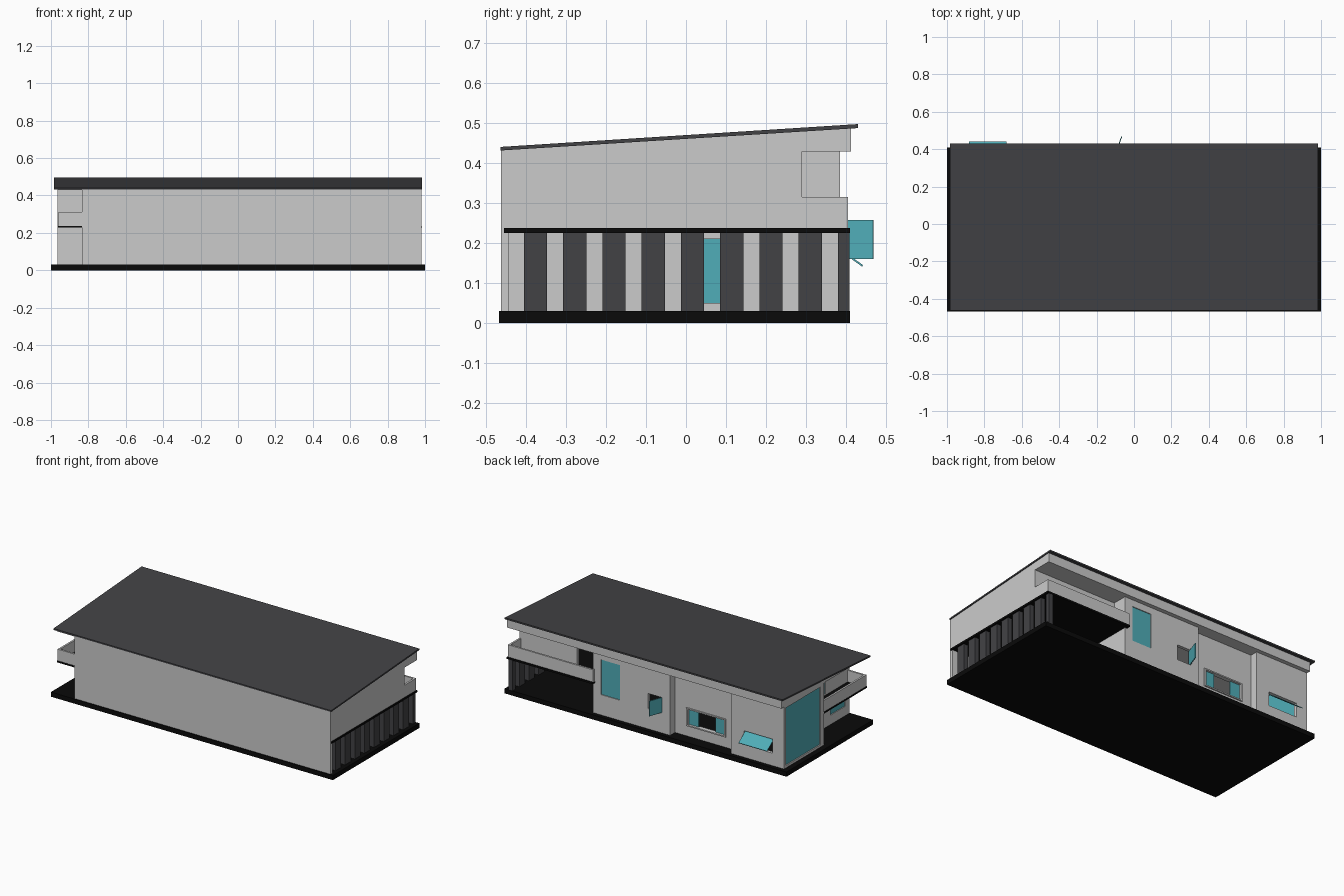
import bpy, bmesh
from mathutils import Vector

if "Cube" in bpy.data.objects:
    bpy.data.objects.remove(bpy.data.objects["Cube"])


def material(name, rgb):
    m = bpy.data.materials.new(name)
    m.diffuse_color = (*rgb, 1)
    m.use_nodes = True
    m.node_tree.nodes["Principled BSDF"].inputs["Base Color"].default_value = m.diffuse_color
    return m


BLACK = material("black", (0.003, 0.003, 0.003))
DARK = material("dark_grey", (0.055, 0.055, 0.06))
TEAL = material("teal_glass", (0.08, 0.42, 0.48))
LIGHT = None


def finish(name, bm, mat=None):
    bmesh.ops.recalc_face_normals(bm, faces=bm.faces)
    me = bpy.data.meshes.new(name)
    bm.to_mesh(me)
    bm.free()
    ob = bpy.data.objects.new(name, me)
    bpy.context.collection.objects.link(ob)
    if mat:
        me.materials.append(mat)
    return ob


def add_box(bm, x, y, z):
    vs = bmesh.ops.create_cube(bm, size=1)["verts"]
    for v in vs:
        v.co = Vector([(r[0] + r[1]) / 2 + c * (r[1] - r[0]) for r, c in zip((x, y, z), v.co)])


def box(name, x, y, z, mat=None):
    bm = bmesh.new()
    add_box(bm, x, y, z)
    return finish(name, bm, mat)


def prism(name, profile, x, mat=None):
    """Extrude a (y, z) profile along x."""
    bm = bmesh.new()
    f = bm.faces.new([bm.verts.new((x[0], y, z)) for y, z in profile])
    ext = bmesh.ops.extrude_face_region(bm, geom=[f])["geom"]
    bmesh.ops.translate(bm, vec=(x[1] - x[0], 0, 0),
                        verts=[g for g in ext if isinstance(g, bmesh.types.BMVert)])
    return finish(name, bm, mat)


def wall(name, axis, depth, span, z, holes=(), mat=None):
    """Wall running along x or y with rectangular holes (a0, a1, z0, z1)."""
    bm = bmesh.new()

    def piece(a, zz):
        if a[1] - a[0] > 1e-4 and zz[1] - zz[0] > 1e-4:
            add_box(bm, *((a, depth) if axis == "x" else (depth, a)), zz)
    at = span[0]
    for a0, a1, z0, z1 in sorted(holes):
        piece((at, a0), z)
        piece((a0, a1), (z[0], z0))
        piece((a0, a1), (z1, z[1]))
        at = a1
    piece((at, span[1]), z)
    return finish(name, bm, mat)


Z = (0.03, 0.43)
UP = (0.235, 0.43)

# base and roof
box("base_slab", (-1, 1), (-0.467, 0.41), (0, 0.03), BLACK)
prism("roof", [(-0.463, 0.431), (-0.463, 0.44), (0.43, 0.497), (0.43, 0.487)], (-0.985, 0.985), DARK)
prism("roof_wedge", [(-0.462, 0.428), (0.412, 0.428), (0.412, 0.487), (-0.462, 0.432)], (-0.965, 0.98))

# front wall and right upper storey
wall("front_wall", "x", (-0.462, -0.442), (-0.835, 0.98), Z)
wall("right_upper_wall", "y", (0.96, 0.98), (-0.442, 0.27), UP)
wall("balcony_back_wall", "x", (0.27, 0.29), (0.39, 0.98), UP, [(0.43, 0.57, 0.24, 0.36)])
box("upper_floor_slab", (0.375, 0.985), (-0.455, 0.41), (0.225, 0.237), BLACK)

# right balcony rails
box("right_balcony_back_rail", (0.375, 0.98), (0.393, 0.405), (0.235, 0.315))
box("right_balcony_side_rail", (0.968, 0.98), (0.29, 0.393), (0.235, 0.315))

# row of fins at the open ground floor
for i in range(8):
    y = -0.405 + i * 0.098
    box(f"fin_{i}", (0.945, 0.975), (y, y + 0.058), (0.03, 0.226), DARK)
box("fin_front", (0.945, 0.975), (-0.455, -0.445), (0.03, 0.226), DARK)
box("fin_back", (0.945, 0.975), (0.38, 0.408), (0.03, 0.226), DARK)

# inner side wall with a glass door
wall("inner_side_wall", "y", (0.37, 0.39), (-0.442, 0.365), Z, [(0.0, 0.13, 0.05, 0.21)])
box("glass_door", (0.375, 0.383), (0.0, 0.13), (0.05, 0.21), TEAL)

# back walls, the middle one set back
wall("back_wall_main", "x", (0.365, 0.385), (-0.157, 0.39), Z,
     [(-0.1, 0.0, 0.16, 0.257), (0.197, 0.335, 0.16, 0.385)])
wall("back_wall_recess", "x", (0.315, 0.335), (-0.59, -0.157), Z, [(-0.51, -0.25, 0.105, 0.205)])
wall("back_wall_end", "x", (0.365, 0.385), (-0.965, -0.59), Z, [(-0.885, -0.68, 0.11, 0.2)])
box("recess_return_right", (-0.157, -0.137), (0.315, 0.365), Z)
box("recess_return_left", (-0.61, -0.59), (0.315, 0.365), Z)

# back windows
box("tall_window", (0.197, 0.335), (0.37, 0.38), (0.16, 0.385), TEAL)
for n, a in (("left", -0.51), ("right", -0.32)):
    box(f"sliding_pane_{n}", (a, a + 0.07), (0.322, 0.328), (0.105, 0.205), TEAL)
wall("sliding_window_frame", "x", (0.325, 0.343), (-0.52, -0.24), (0.097, 0.213),
     [(-0.51, -0.25, 0.105, 0.205)])
prism("awning_pane", [(0.37, 0.196), (0.442, 0.145), (0.44, 0.141), (0.368, 0.192)],
      (-0.883, -0.682), TEAL)
casement = box("casement_pane", (-0.0025, 0.0025), (0, 0.103), (0.16, 0.257), TEAL)
casement.location = (-0.1, 0.37, 0)
casement.rotation_euler.z = -0.337

# left glazed wing
wall("left_wing_wall", "y", (-0.965, -0.945), (-0.02, 0.365), Z, [(0.015, 0.365, 0.045, 0.415)])
box("left_glass_wall", (-0.958, -0.95), (0.015, 0.365), (0.045, 0.415), TEAL)
box("left_wing_front_wall", (-0.945, -0.835), (-0.02, 0.0), Z)

# left set-back wall, its windows and balcony
wall("left_setback_wall", "y", (-0.835, -0.815), (-0.442, 0.0), Z,
     [(-0.42, -0.27, 0.09, 0.2), (-0.22, -0.08, 0.245, 0.375)])
box("left_lower_window", (-0.83, -0.822), (-0.42, -0.27), (0.09, 0.2), TEAL)
box("left_upper_window", (-0.83, -0.822), (-0.22, -0.15), (0.245, 0.375), TEAL)
box("left_balcony_floor", (-0.962, -0.835), (-0.46, -0.02), (0.228, 0.238), BLACK)
box("left_balcony_side_rail", (-0.96, -0.948), (-0.457, -0.02), (0.236, 0.312))
box("left_balcony_front_rail", (-0.948, -0.835), (-0.457, -0.445), (0.236, 0.312))
